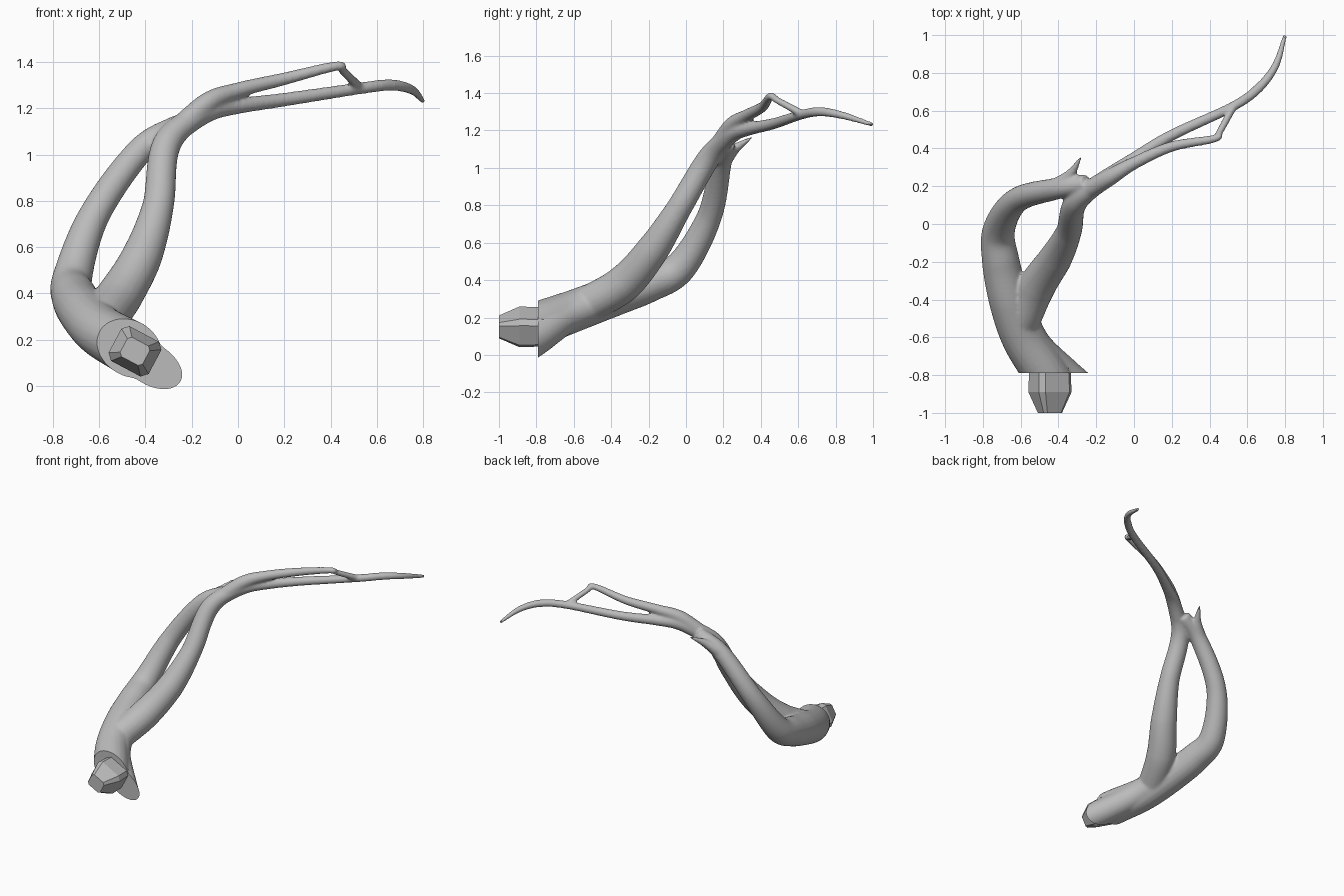
import bpy, bmesh, math
from mathutils import Vector, Matrix

cube = bpy.data.objects.get("Cube")
if cube:
    bpy.data.objects.remove(cube, do_unlink=True)

CUT_Y = -0.79
SIDES = 20
STEPS = 12

grey = bpy.data.materials.new("plain grey")
grey.use_nodes = True
colour = (0.5, 0.5, 0.5, 1)
grey.diffuse_color = colour
grey.node_tree.nodes["Principled BSDF"].inputs["Base Color"].default_value = colour


def smooth_path(points):
    """Catmull-Rom path through the points."""
    p = [Vector(q) for q in points]
    p = [2 * p[0] - p[1]] + p + [2 * p[-1] - p[-2]]
    path = []
    for a, b, c, d in zip(p, p[1:], p[2:], p[3:]):
        for i in range(STEPS):
            t = i / STEPS
            bend = 2 * a - 5 * b + 4 * c - d
            path.append(b + 0.5 * t * (c - a + t * (bend + t * (3 * (b - c) + d - a))))
    return path + [p[-2]]


def radius_at(radii, t):
    """Radius at fraction t, linear between evenly spaced radii."""
    spot = t * (len(radii) - 1)
    i = min(int(spot), len(radii) - 2)
    return radii[i] + (radii[i + 1] - radii[i]) * (spot - i)


def bridge(bm, rings):
    """Skin the rings and close both ends."""
    for r, s in zip(rings, rings[1:]):
        for k in range(len(r)):
            n = (k + 1) % len(r)
            bm.faces.new((r[k], r[n], s[n], s[k]))
    bm.faces.new(rings[0][::-1])
    bm.faces.new(rings[-1])


def add_strand(bm, radii, *points):
    """Round tapering tube along a smooth path."""
    path = smooth_path(points)
    last = len(path) - 1
    side = Vector((1, -0.3, -1))
    rings = []
    for i, centre in enumerate(path):
        tangent = (path[min(i + 1, last)] - path[max(i - 1, 0)]).normalized()
        u = tangent.cross(side).normalized()
        v = tangent.cross(u)
        radius = radius_at(radii, i / last)
        angles = [math.tau * k / SIDES for k in range(SIDES)]
        rings.append([bm.verts.new(centre + radius * (u * math.cos(a) + v * math.sin(a)))
                      for a in angles])
    bridge(bm, rings)


def make_object(name, bm):
    mesh = bpy.data.meshes.new(name)
    bmesh.ops.recalc_face_normals(bm, faces=bm.faces)
    bm.to_mesh(mesh)
    bm.free()
    mesh.materials.append(grey)
    obj = bpy.data.objects.new(name, mesh)
    bpy.context.collection.objects.link(obj)
    return obj


bm = bmesh.new()
# Trunk running on into the rear strand
add_strand(bm, (0.125, 0.12, 0.113, 0.11, 0.1, 0.086, 0.067, 0.058, 0.048),
           (-0.35, -0.99, 0.08), (-0.47, CUT_Y, 0.165), (-0.59, -0.6, 0.235),
           (-0.66, -0.4, 0.31), (-0.705, -0.2, 0.38), (-0.715, -0.03, 0.47),
           (-0.62, 0.125, 0.74), (-0.42, 0.185, 1.02), (-0.25, 0.215, 1.13))
# Flare beside the root
add_strand(bm, (0.09, 0.09), (-0.25, -0.9, 0.02), (-0.375, CUT_Y, 0.095),
           (-0.52, -0.65, 0.2), (-0.6, -0.5, 0.27))
# Front strand
add_strand(bm, (0.1, 0.1, 0.088, 0.068, 0.062, 0.042), (-0.6, -0.52, 0.27), (-0.515, -0.33, 0.385),
           (-0.415, -0.18, 0.56), (-0.345, -0.04, 0.78), (-0.305, 0.12, 1.05), (-0.13, 0.25, 1.205))
# Thorn
add_strand(bm, (0.05, 0.007), (-0.42, 0.19, 1.03), (-0.34, 0.26, 1.1), (-0.28, 0.355, 1.165))
# Lower twig with the curling tip
add_strand(bm, (0.05, 0.045, 0.035, 0.03, 0.026, 0.026, 0.021, 0.012), (-0.27, 0.16, 1.1),
           (-0.13, 0.255, 1.185), (0, 0.345, 1.21), (0.2, 0.47, 1.237), (0.52, 0.62, 1.285),
           (0.66, 0.72, 1.3), (0.75, 0.84, 1.28), (0.8, 1, 1.23))
# Upper twig with the elbow
add_strand(bm, (0.05, 0.045, 0.034, 0.028, 0.021, 0.019, 0.021), (-0.27, 0.16, 1.1),
           (-0.13, 0.245, 1.225), (0, 0.322, 1.278), (0.2, 0.41, 1.327), (0.425, 0.452, 1.382),
           (0.455, 0.49, 1.36), (0.52, 0.61, 1.295))
branch = make_object("branch", bm)

# Fuse the strands into one skin
remesh = branch.modifiers.new("fuse", 'REMESH')
remesh.mode = 'VOXEL'
remesh.voxel_size = 0.008
soften = branch.modifiers.new("soften", 'SMOOTH')
soften.factor = 0.5
soften.iterations = 12
fused = bpy.data.meshes.new_from_object(
    branch.evaluated_get(bpy.context.evaluated_depsgraph_get()))
branch.modifiers.clear()

# Flat cut at the root
bm = bmesh.new()
bm.from_mesh(fused)
bpy.data.meshes.remove(fused)
cut = bmesh.ops.bisect_plane(bm, geom=bm.verts[:] + bm.edges[:] + bm.faces[:], dist=1e-5,
                             plane_co=(0, CUT_Y, 0), plane_no=(0, -1, 0), clear_outer=True)
rim = [e for e in cut["geom_cut"] if isinstance(e, bmesh.types.BMEdge)]
bmesh.ops.triangle_fill(bm, edges=rim, use_beauty=True, normal=(0, -1, 0))
bm.to_mesh(branch.data)
bm.free()
bpy.context.view_layer.objects.active = branch
branch.select_set(True)
bpy.ops.object.shade_smooth_by_angle(angle=math.radians(35))

# Faceted peg at the root: a turned, chamfered rectangle that tapers forward
half_width, half_height, chamfer = 0.098, 0.085, 0.026
outline = []
for sx, sz in ((1, 1), (-1, 1), (-1, -1), (1, -1)):
    corner = [(sx * half_width, sz * (half_height - chamfer)),
              (sx * (half_width - chamfer), sz * half_height)]
    outline += corner if sx * sz > 0 else corner[::-1]
turn = Matrix.Rotation(math.radians(28), 3, 'Y')
bm = bmesh.new()
rings = []
for y, scale in ((-0.76, 0.96), (-0.89, 1), (-1, 0.56)):
    centre = Vector((-0.445, y, 0.15))
    rings.append([bm.verts.new(turn @ Vector((x, 0, z)) * scale + centre) for x, z in outline])
bridge(bm, rings)
make_object("root_peg", bm)
